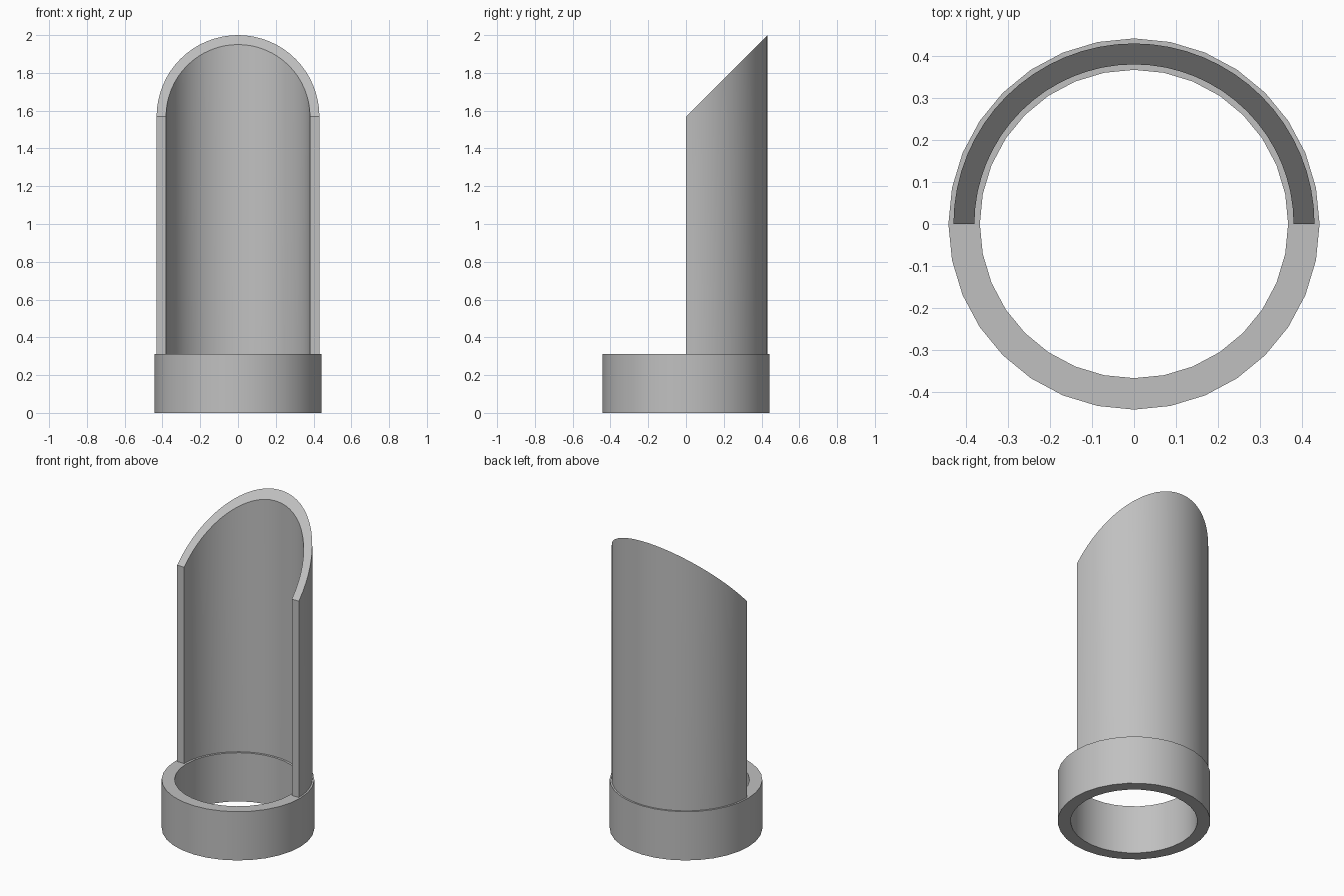
import bpy, bmesh
from math import pi, sin, cos, radians

cube = bpy.data.objects.get("Cube")
if cube:
    bpy.data.objects.remove(cube)

GREY = (0.53, 0.53, 0.53, 1)
grey = bpy.data.materials.new("plain grey")
grey.use_nodes = True
grey.diffuse_color = GREY
grey.node_tree.nodes["Principled BSDF"].inputs["Base Color"].default_value = GREY


def tube(name, inner, outer, bottom, top, sweep, steps):
    """Thick-walled tube swept about z from +x; top(y) gives the rim height."""
    bm = bmesh.new()
    closed = sweep >= 2 * pi
    sections = []
    for i in range(steps if closed else steps + 1):
        a = sweep * i / steps
        section = []
        for r, upper in ((inner, False), (outer, False), (outer, True), (inner, True)):
            x, y = r * cos(a), r * sin(a)
            section.append(bm.verts.new((x, y, top(y) if upper else bottom)))
        sections.append(section)
    for i in range(steps):
        a, b = sections[i], sections[(i + 1) % len(sections)]
        for k in range(4):
            n = (k + 1) % 4
            bm.faces.new((a[k], a[n], b[n], b[k]))
    if not closed:
        bm.faces.new(sections[0])
        bm.faces.new(sections[-1])
    bmesh.ops.recalc_face_normals(bm, faces=bm.faces)
    mesh = bpy.data.meshes.new(name)
    bm.to_mesh(mesh)
    bm.free()
    mesh.materials.append(grey)
    obj = bpy.data.objects.new(name, mesh)
    bpy.context.collection.objects.link(obj)
    bpy.ops.object.select_all(action="DESELECT")
    obj.select_set(True)
    bpy.context.view_layer.objects.active = obj
    bpy.ops.object.shade_smooth_by_angle(angle=radians(30))
    return obj


# Open collar at the foot
RING_TOP = 0.312
tube("base_ring", 0.368, 0.443, 0, lambda y: RING_TOP, 2 * pi, 32)

# Half-round shell with its top cut at 45 degrees, rising to the back
tube("half_shell", 0.381, 0.431, RING_TOP, lambda y: 1.569 + y, pi, 32)
